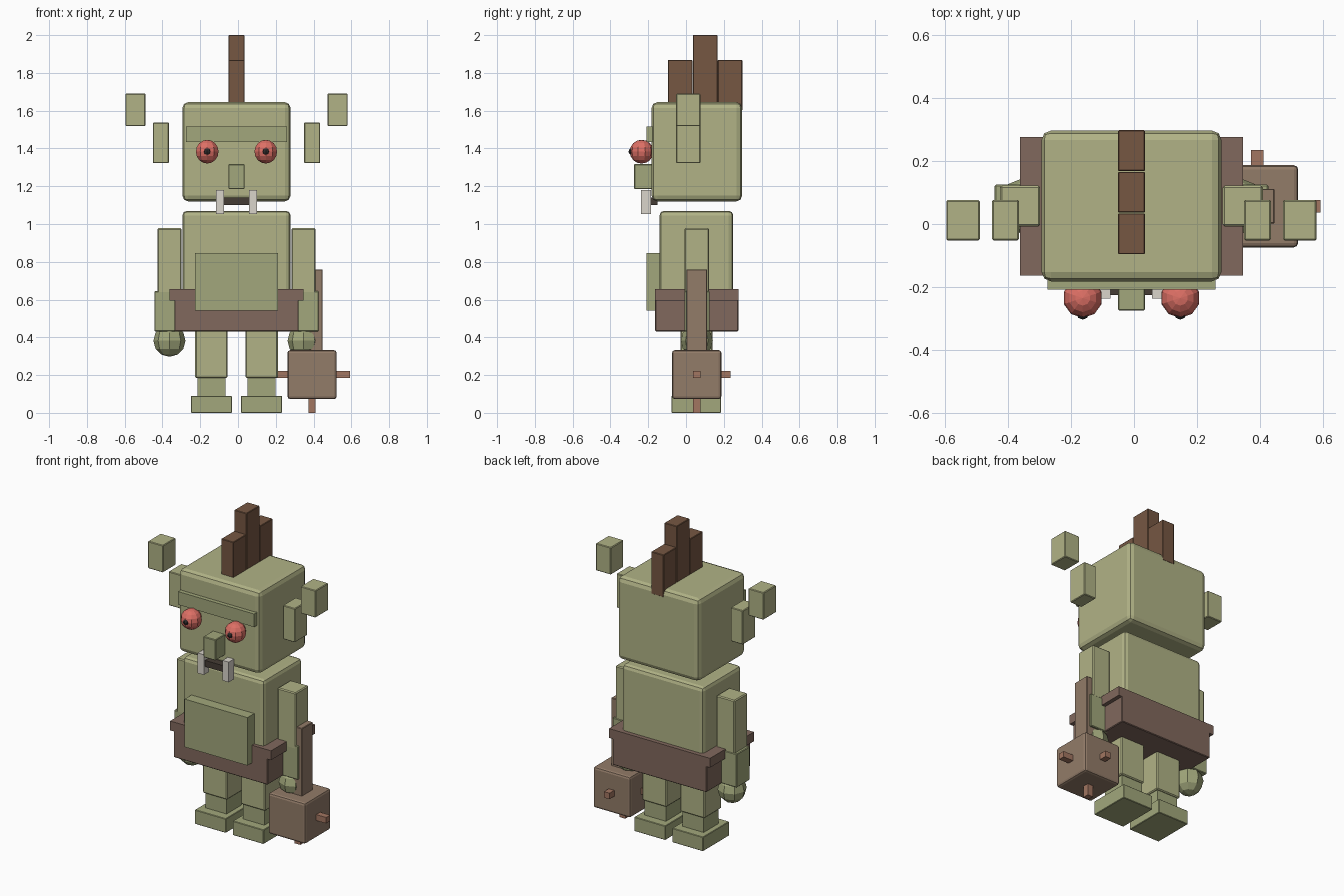
import bpy
import bmesh
from math import radians
from mathutils import Matrix

if "Cube" in bpy.data.objects:
    bpy.data.objects.remove(bpy.data.objects["Cube"])

CX = -0.008  # body symmetry line (the mace shifts the bounding box)


def material(name, r, g, b):
    m = bpy.data.materials.new(name)
    m.diffuse_color = (r, g, b, 1)
    m.use_nodes = True
    m.node_tree.nodes["Principled BSDF"].inputs["Base Color"].default_value = m.diffuse_color
    return m


SKIN = material("skin", 0.44, 0.45, 0.24)
SKIN2 = material("skin_dark", 0.36, 0.39, 0.20)
HAIR = material("hair", 0.18, 0.095, 0.055)
LEATHER = material("leather", 0.22, 0.14, 0.11)
WOOD = material("wood", 0.29, 0.20, 0.14)
SPIKE = material("spike", 0.36, 0.18, 0.12)
RED = material("eye_red", 0.72, 0.16, 0.13)
BLACK = material("pupil_black", 0.03, 0.025, 0.025)
DARK = material("mouth_dark", 0.06, 0.045, 0.035)
IVORY = material("ivory", 0.70, 0.66, 0.60)


def finish(bm, name, mat):
    me = bpy.data.meshes.new(name)
    bm.to_mesh(me)
    bm.free()
    me.materials.append(mat)
    ob = bpy.data.objects.new(name, me)
    bpy.context.collection.objects.link(ob)
    return ob


def box(name, x, y, z, mat, bevel=0.0, segments=1):
    """Box from (min, max) ranges on each axis, optionally bevelled."""
    bm = bmesh.new()
    size = [r[1] - r[0] for r in (x, y, z)]
    mid = [(r[1] + r[0]) / 2 for r in (x, y, z)]
    bmesh.ops.create_cube(bm, size=1, matrix=Matrix.Translation(mid) @ Matrix.Diagonal((*size, 1)))
    ob = finish(bm, name, mat)
    if bevel:
        mod = ob.modifiers.new("bevel", 'BEVEL')
        mod.width, mod.segments = bevel, segments
    return ob


def mid_box(name, half, y, z, mat, bevel=0.0, segments=1):
    return box(name, (CX - half, CX + half), y, z, mat, bevel, segments)


def pair(name, x, y, z, mat, bevel=0.0):
    """Two boxes mirrored about the body; x is distance from the centre line."""
    for side, s in (("left", -1), ("right", 1)):
        box(f"{name}_{side}", sorted((CX + s * x[0], CX + s * x[1])), y, z, mat, bevel)


def ball_pair(name, x, y, z, r, mat, segs, rings, tilt=0):
    for side, s in (("left", -1), ("right", 1)):
        bm = bmesh.new()
        bmesh.ops.create_uvsphere(
            bm, u_segments=segs, v_segments=rings, radius=r,
            matrix=Matrix.Translation((CX + s * x, y, z)) @ Matrix.Rotation(radians(tilt), 4, 'X'))
        finish(bm, f"{name}_{side}", mat)


# Head and face
mid_box("head", 0.286, (-0.182, 0.297), (1.12, 1.645), SKIN, 0.03, 2)
mid_box("brow", 0.267, (-0.208, -0.15), (1.433, 1.516), SKIN2)
mid_box("nose", 0.043, (-0.275, -0.17), (1.185, 1.317), SKIN2, 0.004)
mid_box("mouth", 0.085, (-0.225, -0.15), (1.1, 1.14), DARK)
pair("tusk", (0.066, 0.109), (-0.237, -0.185), (1.052, 1.18), IVORY)
ball_pair("eye", 0.155, -0.235, 1.383, 0.063, RED, 10, 8)
ball_pair("pupil", 0.155, -0.284, 1.383, 0.02, BLACK, 8, 6)

# Ears, inner and outer blocks
pair("ear_inner", (0.358, 0.443), (-0.052, 0.076), (1.322, 1.537), SKIN, 0.004)
pair("ear_outer", (0.482, 0.588), (-0.052, 0.076), (1.518, 1.69), SKIN, 0.004)

# Hair crest
for i, top in enumerate((1.868, 2.0, 1.868)):
    y0 = -0.096 + i * 0.132
    mid_box(f"crest_{i + 1}", 0.043, (y0, y0 + 0.13), (1.6, top), HAIR, 0.003)

# Torso, belly and belt
mid_box("torso", 0.286, (-0.14, 0.25), (0.46, 1.07), SKIN, 0.024, 2)
mid_box("belly", 0.22, (-0.208, -0.13), (0.543, 0.847), SKIN2)
mid_box("belt", 0.354, (-0.163, 0.277), (0.596, 0.655), LEATHER)
mid_box("loincloth", 0.329, (-0.163, 0.277), (0.432, 0.6), LEATHER, 0.004)

# Arms and fists
pair("upper_arm", (0.29, 0.418), (-0.008, 0.122), (0.62, 0.978), SKIN, 0.006)
pair("forearm", (0.301, 0.435), (-0.008, 0.125), (0.432, 0.645), SKIN2, 0.004)
ball_pair("fist", 0.355, 0.057, 0.382, 0.085, SKIN2, 8, 6)

# Legs and feet
pair("thigh", (0.048, 0.219), (-0.03, 0.14), (0.185, 0.46), SKIN, 0.006)
pair("shin", (0.058, 0.207), (-0.02, 0.13), (0.08, 0.187), SKIN2)
pair("foot", (0.024, 0.241), (-0.077, 0.185), (0.0, 0.09), SKIN2, 0.003)

# Mace: handle, head and spikes
box("mace_handle", (0.337, 0.447), (0.002, 0.112), (0.3, 0.76), WOOD, 0.003)
box("mace_head", (0.262, 0.522), (-0.074, 0.187), (0.073, 0.332), WOOD, 0.014, 2)
box("mace_spike_sides", (0.195, 0.592), (0.037, 0.077), (0.184, 0.222), SPIKE)
box("mace_spike_back", (0.372, 0.411), (0.1, 0.235), (0.184, 0.222), SPIKE)
box("mace_spike_bottom", (0.372, 0.411), (0.037, 0.077), (0.0, 0.15), SPIKE)
